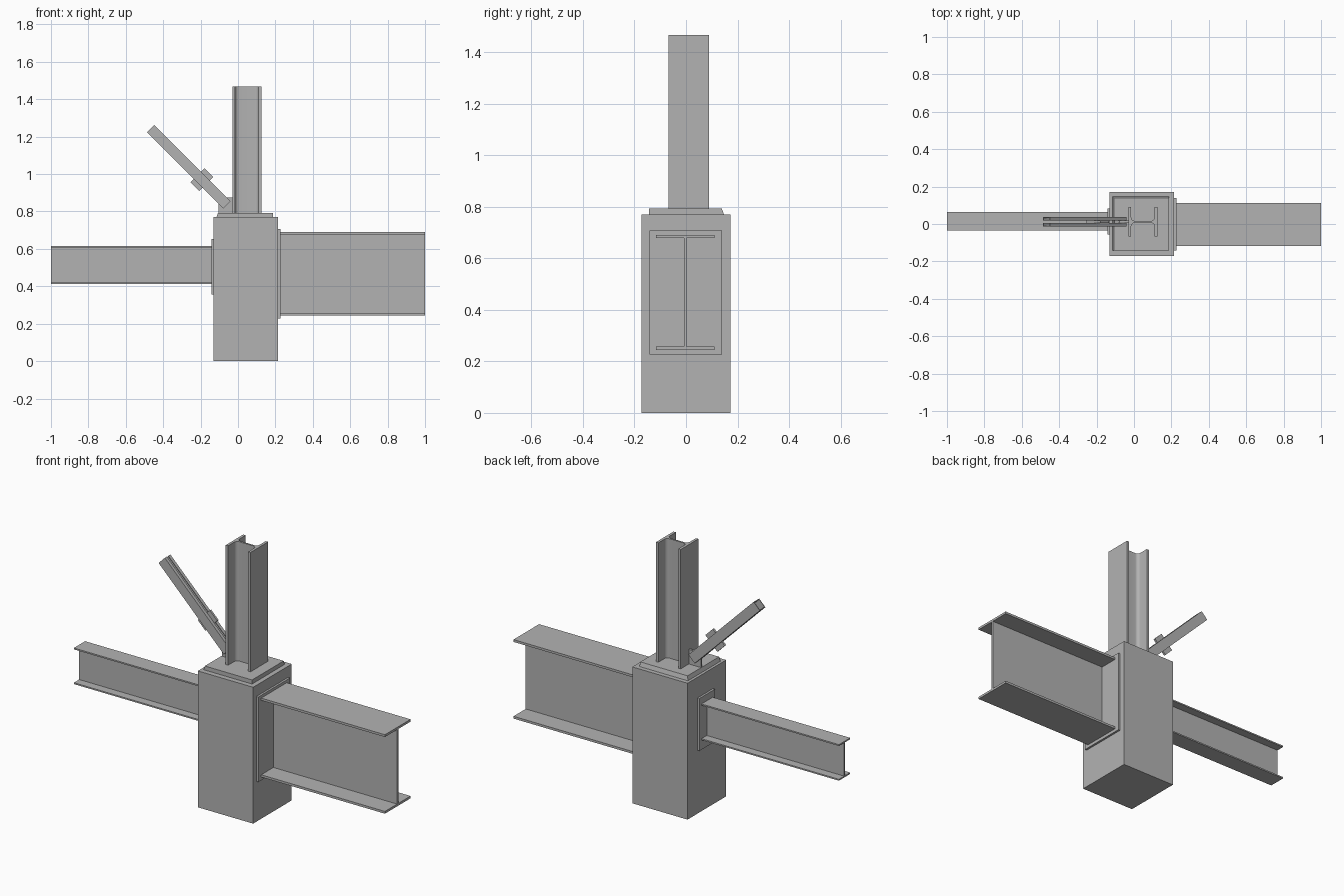
import bpy, bmesh, math
from mathutils import Matrix, Vector

cube = bpy.data.objects.get("Cube")
if cube:
    bpy.data.objects.remove(cube, do_unlink=True)

grey = bpy.data.materials.new("steel grey")
grey.use_nodes = True
colour = (0.45, 0.45, 0.45, 1)
grey.diffuse_color = colour
grey.node_tree.nodes["Principled BSDF"].inputs["Base Color"].default_value = colour


def finish(name, bm):
    bmesh.ops.recalc_face_normals(bm, faces=bm.faces)
    mesh = bpy.data.meshes.new(name)
    bm.to_mesh(mesh)
    bm.free()
    mesh.materials.append(grey)
    obj = bpy.data.objects.new(name, mesh)
    bpy.context.collection.objects.link(obj)
    return obj


def box(name, x, y, z):
    bm = bmesh.new()
    size = [b - a for a, b in (x, y, z)]
    mid = [(a + b) / 2 for a, b in (x, y, z)]
    bmesh.ops.create_cube(bm, size=1, matrix=Matrix.Translation(mid) @ Matrix.Diagonal((*size, 1)))
    return finish(name, bm)


def extrude(name, outline, length, origin, u, v):
    """Sweep a 2D outline, spanned by axes u and v, along u x v."""
    u, v, origin = Vector(u).normalized(), Vector(v).normalized(), Vector(origin)
    bm = bmesh.new()
    face = bm.faces.new([bm.verts.new(origin + u * a + v * b) for a, b in outline])
    moved = bmesh.ops.extrude_face_region(bm, geom=[face])["geom"]
    verts = [e for e in moved if isinstance(e, bmesh.types.BMVert)]
    bmesh.ops.translate(bm, verts=verts, vec=u.cross(v) * length)
    return finish(name, bm)


def i_profile(width, depth, flange, web, radius=0):
    """I-section with optional root fillets; depth runs along the second axis."""
    w, d, t, f = width / 2, depth / 2, web / 2, depth / 2 - flange
    quarter = [(w, d), (w, f)]
    if radius:
        for i in range(7):
            a = math.pi / 2 * i / 6
            quarter.append((t + radius * (1 - math.sin(a)), f - radius * (1 - math.cos(a))))
    else:
        quarter.append((t, f))
    right = quarter + [(a, -b) for a, b in reversed(quarter)]
    return right + [(-a, -b) for a, b in right]


# Concrete pier and the tapered bedding under the base plate
box("pier", (-0.13, 0.215), (-0.172, 0.172), (0, 0.77))
bedding = box("base_plate", (-0.115, 0.188), (-0.143, 0.147), (0.77, 0.793))
for vert in bedding.data.vertices:
    if vert.co.z > 0.78:
        vert.co.x = max(vert.co.x, -0.107)
        vert.co.y = min(vert.co.y, 0.139)

# Upright steel column with rounded web roots
column = extrude("steel_column", i_profile(0.157, 0.155, 0.015, 0.01, 0.02),
                 0.674, (0.0475, 0.0115, 0.793), (0, -1, 0), (1, 0, 0))
column.select_set(True)
bpy.context.view_layer.objects.active = column
bpy.ops.object.shade_smooth_by_angle(angle=math.radians(30))

# Horizontal beams and their end plates
box("large_end_plate", (0.215, 0.227), (-0.142, 0.14), (0.227, 0.707))
extrude("large_beam", i_profile(0.228, 0.446, 0.013, 0.011),
        0.773, (0.227, -0.003, 0.468), (0, 1, 0), (0, 0, 1))
box("small_end_plate", (-0.142, -0.13), (-0.055, 0.082), (0.357, 0.653))
extrude("small_beam", i_profile(0.1, 0.204, 0.008, 0.006),
        0.858, (-1, 0.014, 0.513), (0, 1, 0), (0, 0, 1))

# Diagonal brace: two channels with toes facing each other across a gap
foot, along, across = Vector((-0.06, 0.0115, 0.836)), Vector((-1, 0, 1)), Vector((1, 0, 1))
half, lip, wall, gap = 0.0275, 0.019, 0.004, 0.006
channel = [(gap, half), (gap + lip, half), (gap + lip, -half), (gap, -half),
           (gap, wall - half), (gap + lip - wall, wall - half),
           (gap + lip - wall, half - wall), (gap, half - wall)]
for side, label in ((1, "back"), (-1, "front")):
    extrude(label + "_brace_channel", [(side * a, b) for a, b in channel],
            0.576, foot, (0, -1, 0), across)

# Packing plate between the channels, and the gusset at the foot
tie = [(-0.033, -0.053), (0.033, -0.053), (0.033, 0.053), (-0.033, 0.053)]
extrude("brace_tie_plate", tie, 2 * gap, (-0.194, 0.0115 + gap, 0.97), along, across * -1)
gusset = [(-0.105, 0.793), (-0.03, 0.793), (-0.03, 0.875), (-0.078, 0.875), (-0.105, 0.848)]
extrude("gusset_plate", gusset, 2 * gap, (0, 0.0115 + gap, 0), (1, 0, 0), (0, 0, 1))
